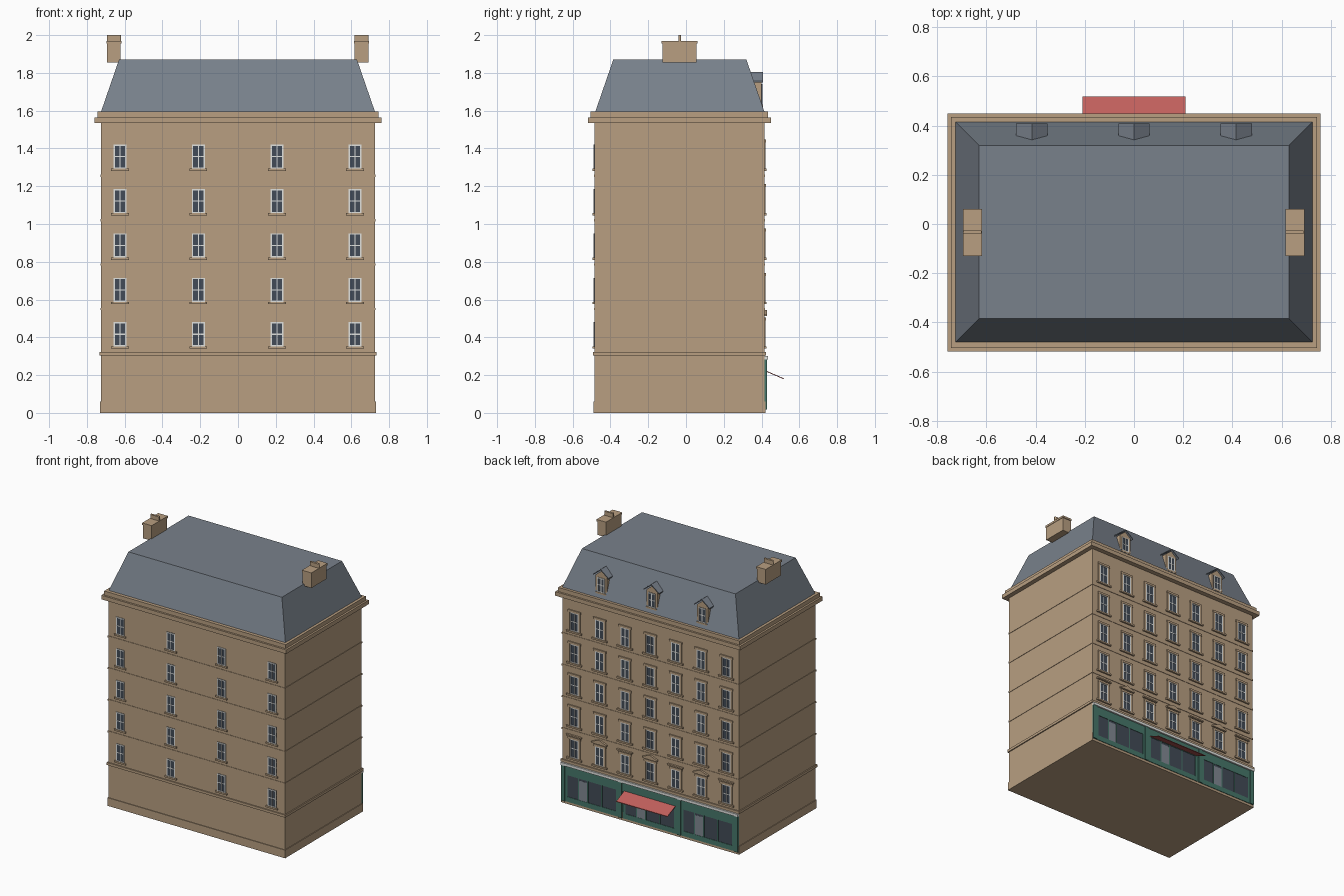
import bpy, bmesh, math

if "Cube" in bpy.data.objects:
    bpy.data.objects.remove(bpy.data.objects["Cube"])


def material(name, rgb):
    m = bpy.data.materials.new(name)
    m.diffuse_color = (*rgb, 1)
    m.use_nodes = True
    m.node_tree.nodes["Principled BSDF"].inputs["Base Color"].default_value = m.diffuse_color
    return m


STONE = material("tan stone", (0.48, 0.345, 0.22))
SLATE = material("grey slate", (0.19, 0.22, 0.26))
GLASS = material("dark glass", (0.055, 0.07, 0.095))
WHITE = material("white paint", (0.75, 0.76, 0.74))
GREEN = material("green paint", (0.062, 0.185, 0.145))
RED = material("red canvas", (0.53, 0.115, 0.107))
DOOR = material("pale door glass", (0.22, 0.25, 0.29))

XW, YF, YB = 0.725, -0.485, 0.415      # side, front and back walls


def finish(name, bm, mat):
    bmesh.ops.recalc_face_normals(bm, faces=bm.faces)
    me = bpy.data.meshes.new(name)
    bm.to_mesh(me)
    bm.free()
    me.materials.append(mat)
    ob = bpy.data.objects.new(name, me)
    bpy.context.collection.objects.link(ob)
    return ob


def hull(bm, bottom, top):
    """Closed solid between two matching loops of points."""
    a = [bm.verts.new(p) for p in bottom]
    b = [bm.verts.new(p) for p in top]
    n = len(a)
    bm.faces.new(a[::-1])
    bm.faces.new(b)
    for i in range(n):
        bm.faces.new((a[i], a[(i + 1) % n], b[(i + 1) % n], b[i]))


def rect(x0, x1, y0, y1, z):
    return [(x0, y0, z), (x1, y0, z), (x1, y1, z), (x0, y1, z)]


def box(bm, x0, x1, y0, y1, z0, z1):
    hull(bm, rect(x0, x1, y0, y1, z0), rect(x0, x1, y0, y1, z1))


def boxes(name, mat, items):
    bm = bmesh.new()
    for it in items:
        box(bm, *it)
    return finish(name, bm, mat)


def ring(d, z0, z1):
    """Slab that projects d beyond all four walls."""
    return (-XW - d, XW + d, YF - d, YB + d, z0, z1)


# Walls, plinth, string courses and cornice
boxes("walls", STONE, [ring(0, 0, 1.55)])
boxes("plinth", STONE, [ring(0.005, 0, 0.06)])
boxes("string_courses", STONE,
      [ring(0.003, z - 0.006, z + 0.006) for z in (0.55, 0.785, 1.02, 1.255)]
      + [ring(0.008, 0.303, 0.322)])
boxes("cornice", STONE, [ring(0.034, 1.535, 1.565), ring(0.02, 1.565, 1.595)])

# Mansard roof
bm = bmesh.new()
hull(bm, rect(-XW, XW, -0.48, 0.415, 1.595), rect(-0.63, 0.63, -0.385, 0.32, 1.87))
finish("mansard_roof", bm, SLATE)

# Chimney stacks with flattened pots
for side, cx in (("left", -0.657), ("right", 0.654)):
    boxes(side + "_chimney", STONE, [(cx - 0.036, cx + 0.036, -0.125, 0.055, 1.855, 1.955),
                                     (cx - 0.039, cx + 0.039, -0.13, 0.06, 1.955, 1.97)])
    bm = bmesh.new()
    loop = [(cx + 0.03 * (1 if math.cos(a) > 0 else -1) + 0.008 * math.cos(a),
             -0.033 + 0.008 * math.sin(a))
            for a in [2 * math.pi * (i + 0.5) / 16 for i in range(16)]]
    hull(bm, [(x, y, 1.965) for x, y in loop], [(x, y, 2.0) for x, y in loop])
    finish(side + "_chimney_pot", bm, STONE)


def windows(name, places, w, h, wall, s):
    """Two-light sash windows; s is the outward y direction."""
    glass, frame = [], []
    for x, z in places:
        def slab(x0, x1, z0, z1, d):
            ya, yb = sorted((wall - s * 0.002, wall + s * d))
            return (x + x0, x + x1, ya, yb, z + z0, z + z1)
        e, t = w / 2, 0.007
        glass.append(slab(-e, e, 0, h, 0.002))
        frame += [slab(-e, -e + t, 0, h, 0.005), slab(e - t, e, 0, h, 0.005),
                  slab(-e + t, e - t, 0, t, 0.005), slab(-e + t, e - t, h - t, h, 0.005),
                  slab(-0.003, 0.003, t, h - t, 0.004),
                  slab(-e + t, e - t, h * 0.5 - 0.003, h * 0.5 + 0.003, 0.0036)]
    boxes(name + "_glass", GLASS, glass)
    boxes(name + "_frames", WHITE, frame)


ROWS = [0.352 + 0.2352 * i for i in range(5)]

# Plain elevation: four columns
plain = [(x, z) for x in (-0.625, -0.21, 0.206, 0.62) for z in ROWS]
windows("front_window", plain, 0.068, 0.128, YF, -1)
boxes("front_sills", STONE,
      [(x - 0.047, x + 0.047, YF - 0.009, YF, z - 0.012, z) for x, z in plain])

# Street elevation: seven columns with stone surrounds
cols = [0.208 * i for i in range(-3, 4)]
rich = [(x, z) for x in cols for z in ROWS]
windows("back_window", rich, 0.072, 0.138, YB, 1)
trim = []
for x, z in rich:
    trim += [(x - 0.062, x + 0.062, YB, YB + 0.012, z - 0.012, z),
             (x - 0.049, x - 0.036, YB, YB + 0.007, z, z + 0.138),
             (x + 0.036, x + 0.049, YB, YB + 0.007, z, z + 0.138),
             (x - 0.052, x + 0.052, YB, YB + 0.008, z + 0.138, z + 0.154)]
boxes("back_surrounds", STONE, trim)

# First floor hoods, flat and pointed in turn
bm = bmesh.new()
for i, x in enumerate(cols):
    box(bm, x - 0.062, x + 0.062, YB, YB + 0.014, 0.512, 0.522)
    if i % 2:
        tri = [(x - 0.062, 0.522), (x + 0.062, 0.522), (x, 0.546)]
        hull(bm, [(a, YB, c) for a, c in tri], [(a, YB + 0.014, c) for a, c in tri])
finish("window_hoods", bm, STONE)

# Shopfront: three bays
green, glass, door = [], [], []
green.append((-XW, XW, YB, YB + 0.009, 0.215, 0.28))
for x in (-0.71, -0.242, 0.242, 0.71):
    green.append((x - 0.015, x + 0.015, YB, YB + 0.015, 0.018, 0.282))
for c in (-0.476, 0, 0.476):
    green += [(c - 0.222, c + 0.222, YB, YB + 0.009, 0.018, 0.055),
              (c - 0.222, c - 0.2, YB, YB + 0.009, 0.055, 0.215),
              (c + 0.2, c + 0.222, YB, YB + 0.009, 0.055, 0.215)]
    green += [(c + m - 0.004, c + m + 0.004, YB, YB + 0.0085, 0.055, 0.215)
              for m in (-0.08, 0.035, 0.11)]
    glass.append((c - 0.2, c + 0.2, YB, YB + 0.006, 0.055, 0.215))
    door.append((c + 0.039, c + 0.106, YB, YB + 0.0072, 0.055, 0.2))
boxes("shopfront_frame", GREEN, green)
boxes("shop_glass", GLASS, glass)
boxes("shop_doors", DOOR, door)
boxes("shopfront_cornice", WHITE, [(-XW, XW, YB, YB + 0.018, 0.282, 0.302)])

# Awning
bm = bmesh.new()
hull(bm, [(-0.21, YB, 0.222), (0.21, YB, 0.222), (0.21, 0.518, 0.178), (-0.21, 0.518, 0.178)],
     [(-0.21, YB, 0.227), (0.21, YB, 0.227), (0.21, 0.518, 0.183), (-0.21, 0.518, 0.183)])
finish("awning", bm, RED)

# Dormers with gabled slate roofs
DX, DY = (-0.415, 0, 0.415), 0.4
walls, roofs = bmesh.new(), bmesh.new()
for x in DX:
    gable = [(x - 0.046, 1.615), (x + 0.046, 1.615), (x + 0.046, 1.752), (x, 1.79), (x - 0.046, 1.752)]
    hull(walls, [(a, 0.345, c) for a, c in gable], [(a, DY, c) for a, c in gable])
    cap = [(x - 0.064, 1.748), (x, 1.797), (x + 0.064, 1.748),
           (x + 0.064, 1.756), (x, 1.806), (x - 0.064, 1.756)]
    hull(roofs, [(a, 0.335, c) for a, c in cap], [(a, 0.408, c) for a, c in cap])
finish("dormer_walls", walls, STONE)
finish("dormer_roofs", roofs, SLATE)
windows("dormer_window", [(x, 1.632) for x in DX], 0.06, 0.108, DY, 1)
boxes("dormer_sills", STONE, [(x - 0.042, x + 0.042, DY, DY + 0.008, 1.62, 1.632) for x in DX])
